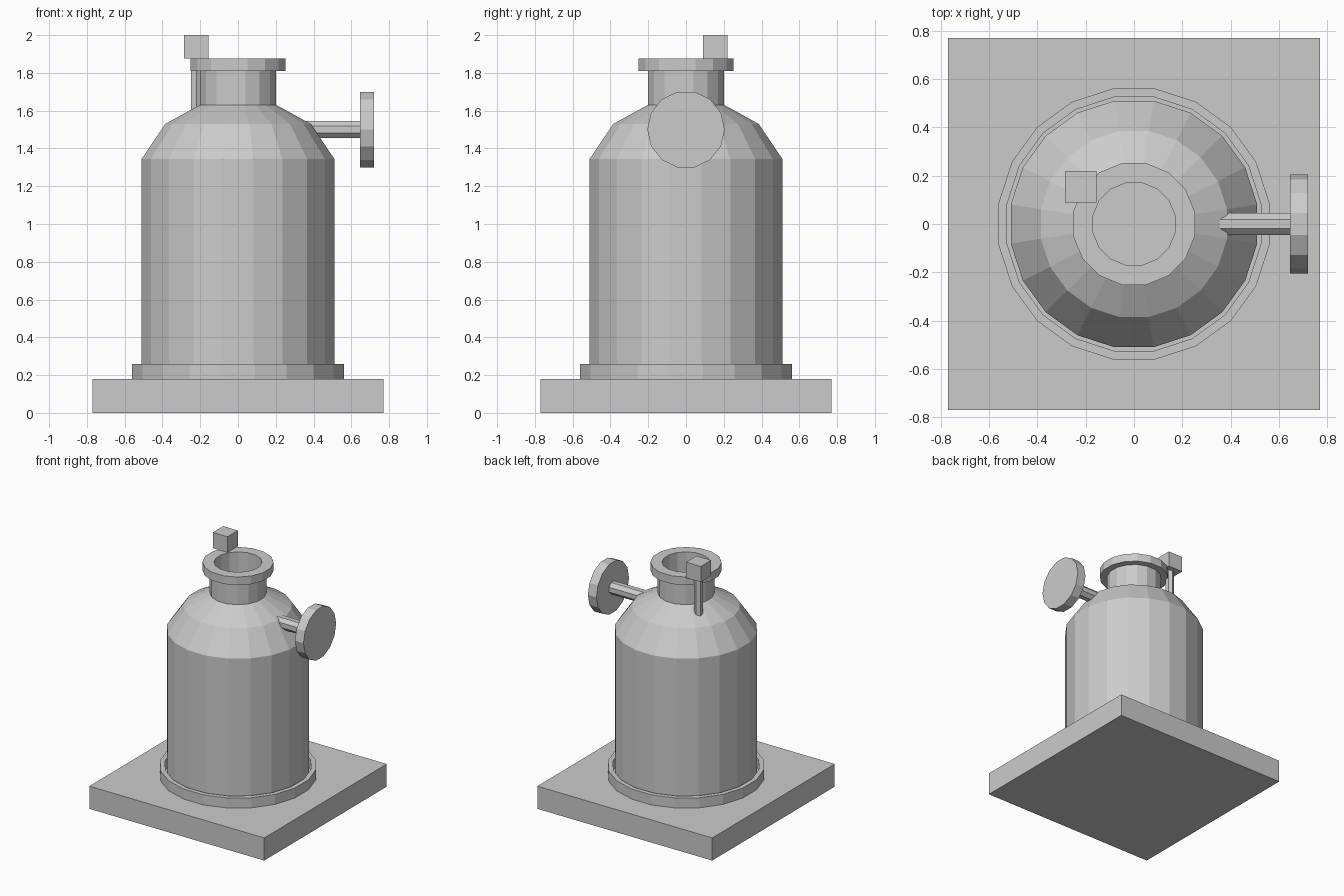
import bpy, bmesh, math
from mathutils import Matrix

if "Cube" in bpy.data.objects:
    bpy.data.objects.remove(bpy.data.objects["Cube"])


def finish(name, bm):
    bmesh.ops.recalc_face_normals(bm, faces=bm.faces)
    me = bpy.data.meshes.new(name)
    bm.to_mesh(me)
    bm.free()
    ob = bpy.data.objects.new(name, me)
    bpy.context.collection.objects.link(ob)
    return ob


def box(name, centre, size):
    bm = bmesh.new()
    bmesh.ops.create_cube(bm, size=1, matrix=Matrix.Translation(centre) @ Matrix.Diagonal((*size, 1)))
    return finish(name, bm)


def lathe(name, profile, sides, closed):
    """Turn (apothem, z) points round z, with flat sides facing the axes."""
    bm = bmesh.new()
    k = 1 / math.cos(math.pi / sides)
    rings = []
    for r, z in profile:
        angles = [math.tau * (i + 0.5) / sides for i in range(sides)]
        rings.append([bm.verts.new((r * k * math.cos(a), r * k * math.sin(a), z)) for a in angles])
    pairs = list(zip(rings, rings[1:]))
    if closed:
        pairs.append((rings[-1], rings[0]))
    else:
        bm.faces.new(rings[0])
        bm.faces.new(rings[-1])
    for a, b in pairs:
        for i in range(sides):
            j = (i + 1) % sides
            bm.faces.new((a[i], a[j], b[j], b[i]))
    return finish(name, bm)


def rod_x(name, x0, x1, z, apothem, sides):
    """Prism lying along x."""
    ob = lathe(name, [(apothem, x0), (apothem, x1)], sides, False)
    ob.data.transform(Matrix.Translation((0, 0, z)) @ Matrix.Rotation(math.pi / 2, 4, 'Y'))
    return ob


# Base plate and the collar standing round the foot of the body
box("base_plate", (0, 0, 0.09), (1.54, 1.54, 0.18))
lathe("base_collar", [(0.56, 0.18), (0.56, 0.26), (0.525, 0.26), (0.525, 0.18)], 20, True)

# Body with stepped shoulder
lathe("body", [(0.51, 0.18), (0.51, 1.345), (0.385, 1.53), (0.203, 1.63)], 20, False)

# Open neck with flange
lathe("neck", [(0.2, 1.63), (0.2, 1.81), (0.252, 1.81), (0.252, 1.875),
               (0.17, 1.875), (0.17, 1.63)], 16, True)

# Side valve: stem and hand wheel
rod_x("valve_stem", 0.3, 0.65, 1.5, 0.046, 8)
wheel = rod_x("valve_wheel", 0.645, 0.72, 1.5, 0.2, 14)

# Upright pin behind the neck, topped by a cube
pin = lathe("pin", [(0.028, 1.56), (0.028, 1.88)], 6, False)
pin.data.transform(Matrix.Translation((-0.22, 0.155, 0)))
box("pin_block", (-0.22, 0.155, 1.9375), (0.13, 0.13, 0.125))
